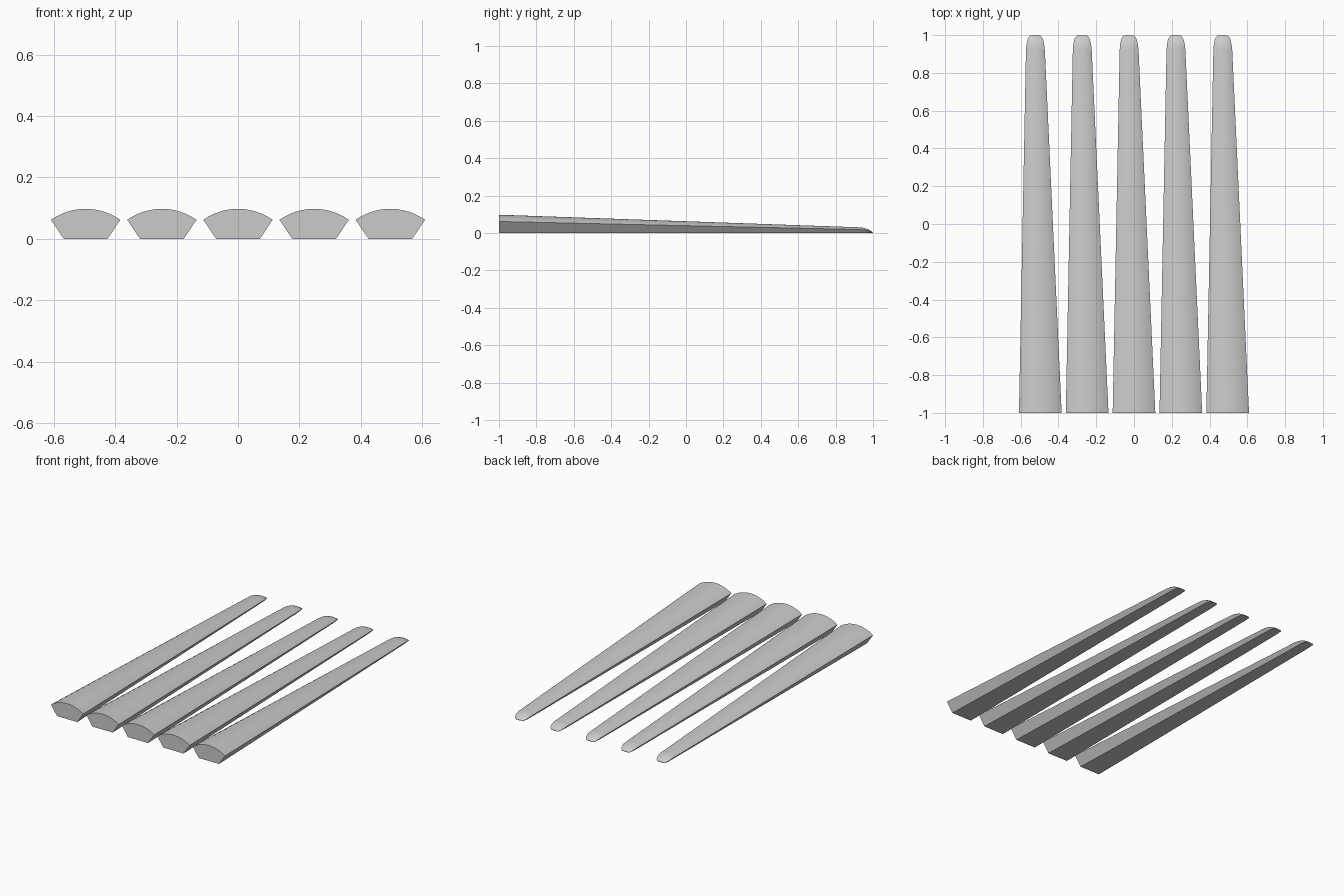
import bpy
import math

cube = bpy.data.objects.get("Cube")
if cube:
    bpy.data.objects.remove(cube, do_unlink=True)

grey = bpy.data.materials.new("plain grey")
grey.use_nodes = True
colour = (0.6, 0.6, 0.6, 1)
grey.diffuse_color = colour
grey.node_tree.nodes["Principled BSDF"].inputs["Base Color"].default_value = colour

ARC = 12        # segments across the domed top
SPACING = 0.248
DRIFT = -0.027  # sideways shift of the tip

# Stations along the length: y, half width, base half width, rim height, crown height
STATIONS = [
    (-1.0, 0.113, 0.071, 0.062, 0.098),
    (0.92, 0.050, 0.034, 0.019, 0.031),
    (0.95, 0.047, 0.033, 0.017, 0.028),
    (0.975, 0.042, 0.031, 0.012, 0.020),
    (0.99, 0.035, 0.028, 0.006, 0.011),
    (1.0, 0.023, 0.021, 0.001, 0.003),
]


def section(x, y, half, base, rim, crown):
    """Flat base, flared sides and a circular arc over the top."""
    rise = crown - rim
    radius = (half * half + rise * rise) / (2 * rise)
    spread = math.asin(half / radius)
    cx = x + DRIFT * (y + 1) / 2
    ring = [(cx - base, y, 0), (cx + base, y, 0)]
    for i in range(ARC + 1):
        a = spread * (1 - 2 * i / ARC)
        ring.append((cx + radius * math.sin(a), y, crown - radius * (1 - math.cos(a))))
    return ring


def strip(name, x):
    verts = [v for s in STATIONS for v in section(x, *s)]
    n = ARC + 3
    faces = [tuple(range(n))]
    for r in range(len(STATIONS) - 1):
        for i in range(n):
            j = (i + 1) % n
            faces.append((r * n + j, r * n + i, (r + 1) * n + i, (r + 1) * n + j))
    last = (len(STATIONS) - 1) * n
    faces.append(tuple(reversed(range(last, last + n))))
    mesh = bpy.data.meshes.new(name)
    mesh.from_pydata(verts, [], faces)
    mesh.materials.append(grey)
    obj = bpy.data.objects.new(name, mesh)
    bpy.context.collection.objects.link(obj)
    bpy.ops.object.select_all(action="DESELECT")
    obj.select_set(True)
    bpy.context.view_layer.objects.active = obj
    bpy.ops.object.shade_smooth_by_angle(angle=math.radians(35))


# Row of five matching tapered strips
for k in range(5):
    strip(f"tapered_strip_{k + 1}", (k - 2) * SPACING)
